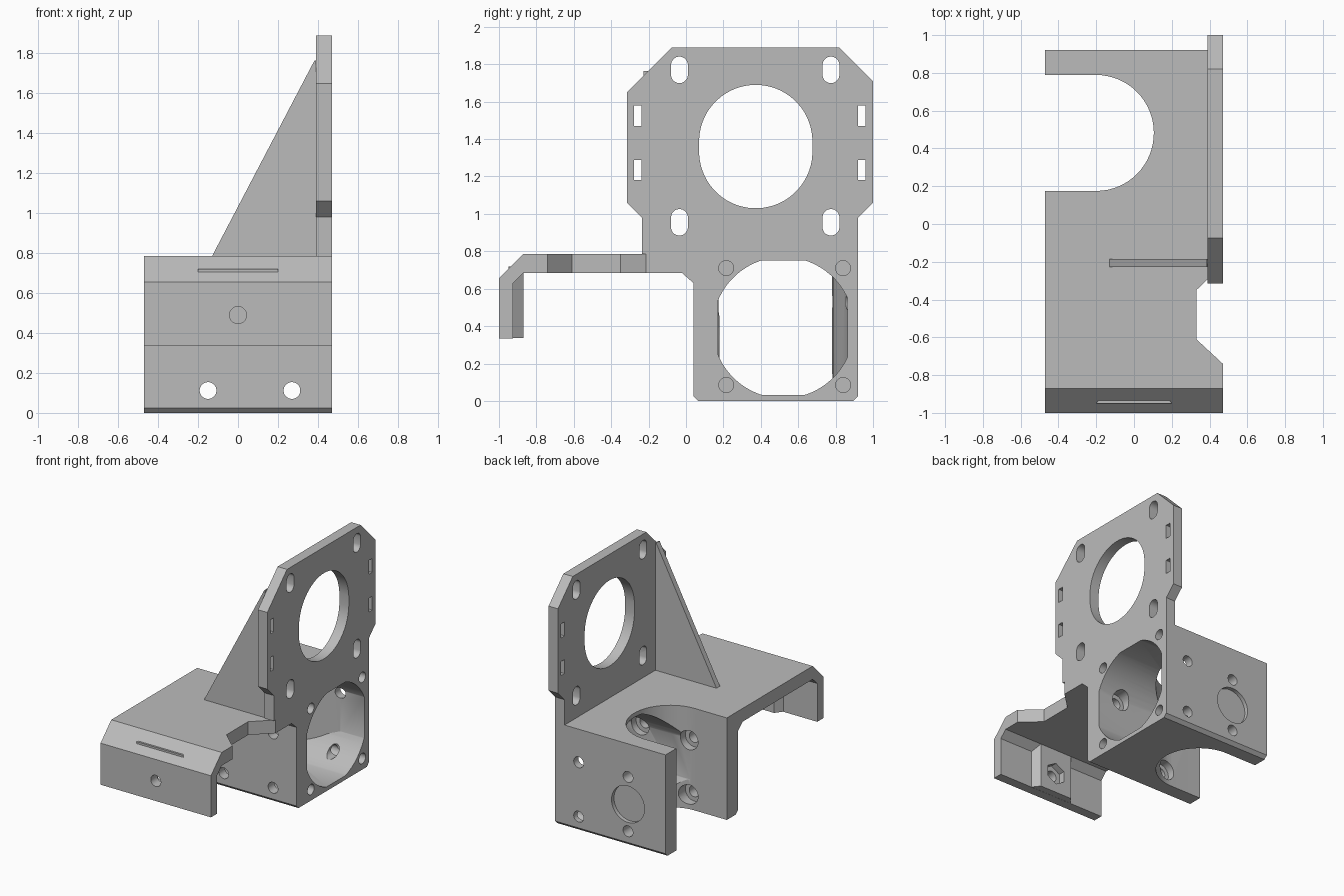
import bpy, bmesh, math

if "Cube" in bpy.data.objects:
    bpy.data.objects.remove(bpy.data.objects["Cube"])

grey = bpy.data.materials.new("plain grey")
grey.use_nodes = True
grey.diffuse_color = (0.5, 0.5, 0.5, 1)
grey.node_tree.nodes["Principled BSDF"].inputs["Base Color"].default_value = (0.5, 0.5, 0.5, 1)


def prism(name, points, axis, lo, hi):
    """Extrude a 2D outline along an axis, from lo to hi."""
    place = {"x": lambda a, b, t: (t, a, b),
             "y": lambda a, b, t: (a, t, b),
             "z": lambda a, b, t: (a, b, t)}[axis]
    bm = bmesh.new()
    ends = [[bm.verts.new(place(a, b, t)) for a, b in points] for t in (lo, hi)]
    for ring in ends:
        bm.faces.new(ring)
    n = len(points)
    for i in range(n):
        j = (i + 1) % n
        bm.faces.new((ends[0][i], ends[0][j], ends[1][j], ends[1][i]))
    bmesh.ops.recalc_face_normals(bm, faces=bm.faces)
    mesh = bpy.data.meshes.new(name)
    bm.to_mesh(mesh)
    bm.free()
    mesh.materials.append(grey)
    obj = bpy.data.objects.new(name, mesh)
    bpy.context.collection.objects.link(obj)
    return obj


def slot(a, b, r, stretch=0, n=48):
    """Circle outline, optionally stretched into an upright slot."""
    pts = []
    for i in range(n):
        t = 2 * math.pi * (i + 0.5) / n
        pts.append((a + r * math.cos(t), b + r * math.sin(t) + math.copysign(stretch, math.sin(t))))
    return pts


def box(a0, a1, b0, b1):
    return [(a0, b0), (a1, b0), (a1, b1), (a0, b1)]


def combine(target, tool, operation="DIFFERENCE"):
    """Apply a boolean and discard the tool."""
    tool.hide_render = True
    mod = target.modifiers.new("combine", "BOOLEAN")
    mod.operation = operation
    mod.solver = "EXACT"
    mod.object = tool
    bpy.context.view_layer.objects.active = target
    bpy.ops.object.modifier_apply(modifier=mod.name)
    bpy.data.objects.remove(tool)


# Bracket body: front lip, shelf and gear housing in one side profile
body = prism("bracket_body", [
    (-1, .335), (-1, .655), (-.87, .785), (.92, .785), (.92, .025), (.895, 0),
    (.065, 0), (.04, .025), (.04, .63), (-.02, .683), (-.87, .683),
    (-.925, .63), (-.925, .335)], "x", -.47, .47)

# Nut boss behind the lip
boss = prism("nut_boss", [(-.2, -.95), (.2, -.95), (.14, -.87), (-.14, -.87)], "z", .336, .72)
combine(body, boss, "UNION")

# Notch in the shelf edge
combine(body, prism("notch", [(.6, -.86), (.33, -.61), (.33, -.35), (.6, -.09)], "z", .5, 1))

# Open-ended vertical slot in the housing
arc = [(-.2 + .305 * math.cos(t), .482 + .307 * math.sin(t))
       for t in [math.pi * (i / 32 - .5) for i in range(33)]]
combine(body, prism("housing_slot", [(-.6, .175)] + arc + [(-.6, .789)], "z", -.1, .9))

# Sideways bore, trimmed flat at the sides, top and bottom
bore = prism("bore", slot(.52, .392, .378, n=64), "x", -.3, .7)
limits = prism("bore_limits", [
    (.6, .17), (.6, .865), (.27, .863), (.18, .845), (.08, .81), (0, .785),
    (-.2, .78), (-.2, .18), (0, .17)], "z", .032, .752)
combine(bore, limits, "INTERSECT")
combine(body, bore)

# Screw holes across the housing, sunk from inside on the front wall
for x in (-.15, .27):
    for z in (.112, .53):
        combine(body, prism("screw_hole", slot(x, z, .042, n=24), "y", .01, 1))
        combine(body, prism("screw_sink", slot(x, z, .075, n=24), "y", .115, .36))

# Shallow round recess on the back
combine(body, prism("recess", slot(-.15, .32, .14), "y", .89, 1))

# Screw holes in the housing end
for y in (.215, .84):
    for z in (.085, .71):
        combine(body, prism("end_hole", slot(y, z, .04, n=24), "x", .15, .6))

# Lip hole with hexagonal nut pocket
combine(body, prism("lip_hole", slot(0, .49, .043, n=24), "y", -1.1, -.8))
combine(body, prism("nut_pocket", slot(0, .49, .085, n=6), "y", -.92, -.8))

# Upright motor plate
plate = prism("motor_plate", [
    (-.235, .785), (-.235, .98), (-.315, 1.06), (-.315, 1.65), (-.075, 1.89),
    (.82, 1.89), (1, 1.71), (1, 1.06), (.92, .98), (.92, .785)], "x", .39, .47)
combine(plate, prism("motor_opening", slot(.373, 1.36, .303, .027, 64), "x", .3, .6))
for y in (-.035, .775):
    for z in (.955, 1.77):
        combine(plate, prism("motor_slot", slot(y, z, .045, .026, 24), "x", .3, .6))
for y in (-.258, .94):
    for z in (1.235, 1.525):
        combine(plate, prism("tie_slot", box(y - .021, y + .021, z - .054, z + .054), "x", .3, .6))

# Triangular brace between the shelf and the plate
brace = prism("brace", [(-.13, .785), (.39, .785), (.39, 1.765), (.383, 1.765)], "y", -.227, -.185)

# Smooth the round surfaces, keep edges sharp
bpy.ops.object.select_all(action="DESELECT")
for obj in (body, plate, brace):
    obj.select_set(True)
bpy.context.view_layer.objects.active = body
bpy.ops.object.shade_smooth_by_angle(angle=math.radians(25))
